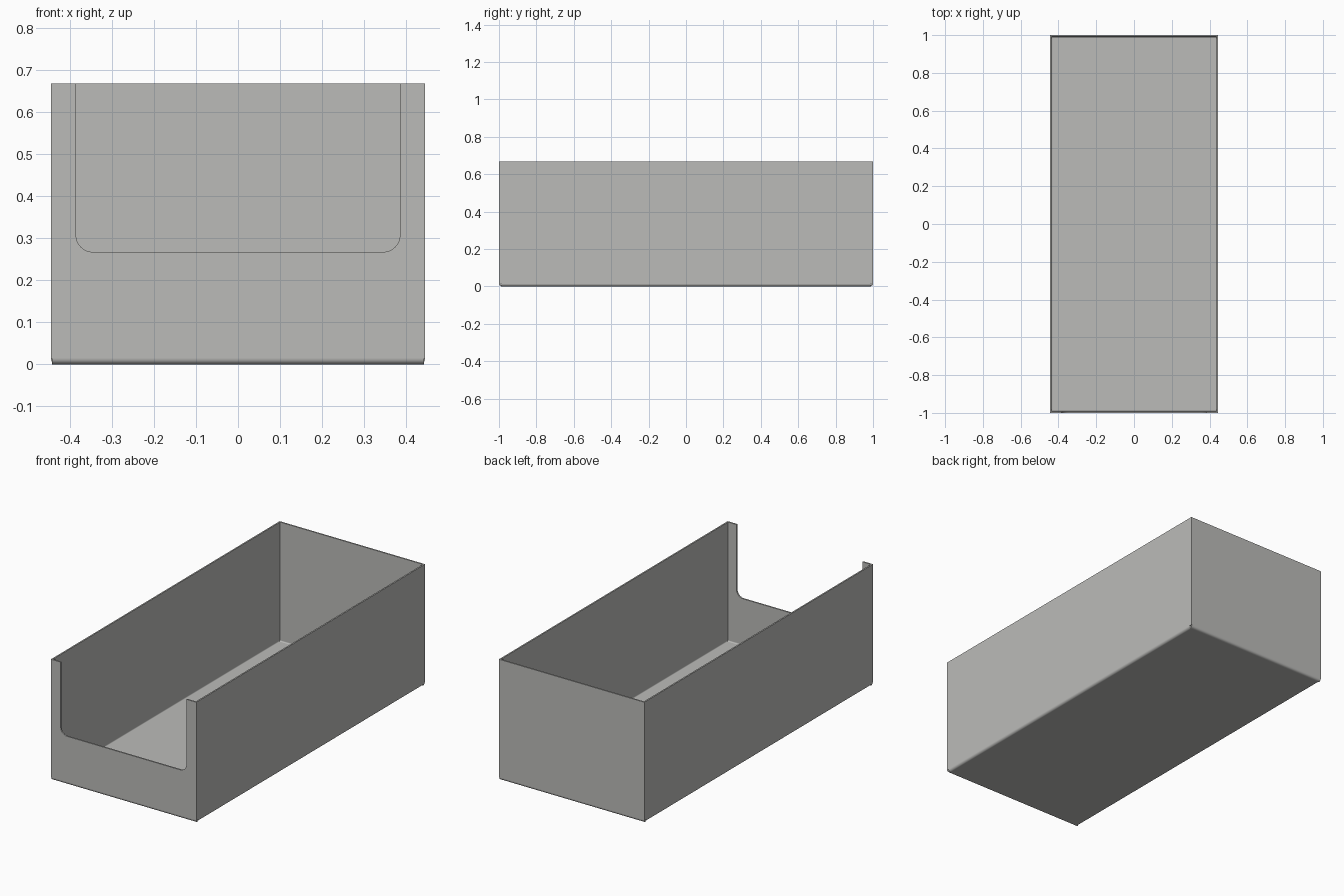
import bpy, bmesh, math
from mathutils import Vector

if "Cube" in bpy.data.objects:
    bpy.data.objects.remove(bpy.data.objects["Cube"])

W, L, H = 0.445, 1.0, 0.667      # half width, half length, height
T, R = 0.008, 0.014              # sheet thickness, outer bend radius

grey = bpy.data.materials.new("sheet grey")
grey.diffuse_color = (0.5, 0.5, 0.485, 1)
grey.use_nodes = True
grey.node_tree.nodes["Principled BSDF"].inputs["Base Color"].default_value = grey.diffuse_color


def prism(name, outline, to_3d, depth_vec):
    """Extrude a flat outline along a vector into a solid part."""
    bm = bmesh.new()
    face = bm.faces.new([bm.verts.new(to_3d(p)) for p in outline])
    out = bmesh.ops.extrude_face_region(bm, geom=[face])
    verts = [g for g in out["geom"] if isinstance(g, bmesh.types.BMVert)]
    bmesh.ops.translate(bm, verts=verts, vec=Vector(depth_vec))
    bmesh.ops.recalc_face_normals(bm, faces=bm.faces)
    mesh = bpy.data.meshes.new(name)
    bm.to_mesh(mesh)
    bm.free()
    mesh.materials.append(grey)
    obj = bpy.data.objects.new(name, mesh)
    bpy.context.collection.objects.link(obj)
    bpy.context.view_layer.objects.active = obj
    obj.select_set(True)
    bpy.ops.object.shade_smooth_by_angle(angle=math.radians(30))
    obj.select_set(False)
    return obj


def arc(cx, cz, r, a0, a1, n=6):
    steps = [math.radians(a0 + (a1 - a0) * i / n) for i in range(n + 1)]
    return [(cx + r * math.cos(a), cz + r * math.sin(a)) for a in steps]


def bend(edge):
    """Quarter-round strip joining the floor to a wall at distance edge."""
    c = edge - R
    return arc(c, R, R, -90, 0) + arc(c, R, R - T, 0, -90)


# Floor plate
fx, fy = W - R, L - R
prism("floor", [(-fx, -fy), (fx, -fy), (fx, fy), (-fx, fy)],
      lambda p: (p[0], p[1], 0), (0, 0, T))

for s, side in ((-1, "left"), (1, "right")):
    # Side wall between the two end panels
    prism(side + "_wall", [(W - T, R), (W, R), (W, H), (W - T, H)],
          lambda p: (s * p[0], -L + T, p[1]), (0, 2 * (L - T), 0))
    prism(side + "_bend", bend(W),
          lambda p: (s * p[0], -fy, p[1]), (0, 2 * fy, 0))

for s, end in ((-1, "front"), (1, "back")):
    prism(end + "_bend", bend(L),
          lambda p: (-W + 0.003, s * p[0], p[1]), (2 * W - 0.006, 0, 0))

# Plain back panel
prism("back_wall", [(-W, R), (W, R), (W, H), (-W, H)],
      lambda p: (p[0], L, p[1]), (0, -T, 0))

# Front panel with a round-cornered opening
ox, oz, r = 0.385, 0.267, 0.04
opening = ([(-ox, H)] + arc(-ox + r, oz + r, r, 180, 270, 8)
           + arc(ox - r, oz + r, r, 270, 360, 8) + [(ox, H)])
prism("front_wall", [(W, H), (W, R), (-W, R), (-W, H)] + opening,
      lambda p: (p[0], -L, p[1]), (0, T, 0))
